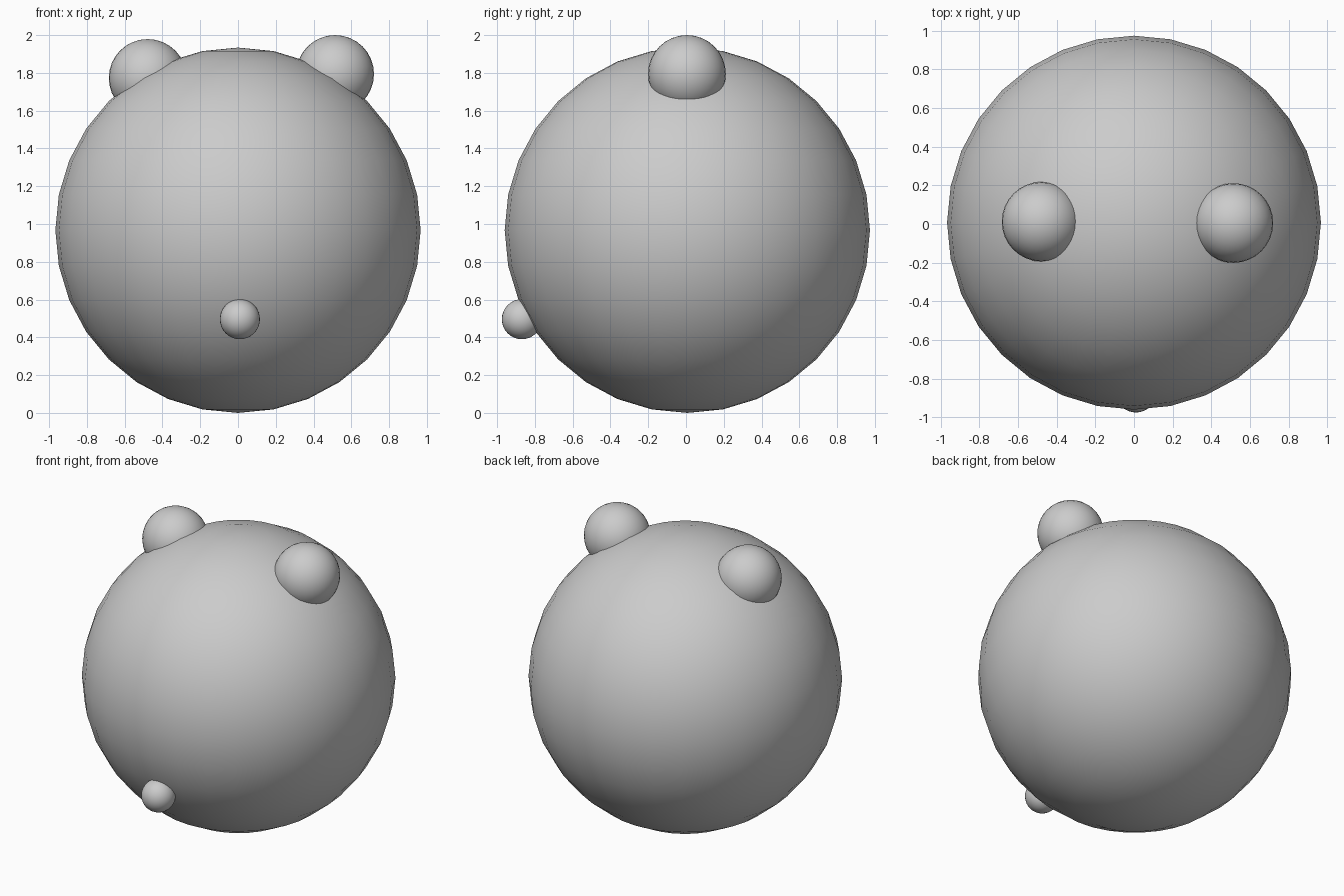
import bpy

if "Cube" in bpy.data.objects:
    bpy.data.objects.remove(bpy.data.objects["Cube"])


def ball(name, centre, radius):
    bpy.ops.mesh.primitive_uv_sphere_add(segments=32, ring_count=16,
                                         radius=radius, location=centre)
    obj = bpy.context.object
    obj.name = name
    bpy.ops.object.shade_smooth()
    return obj


# Large round body resting on the ground
ball("body", (0, 0.007, 0.967), 0.967)

# Two small ears sunk into the top, the left one slightly lower
ball("ear_left", (-0.478, 0.012, 1.773), 0.206)
ball("ear_right", (0.514, 0.005, 1.794), 0.206)

# Small ball low on the front
ball("front_knob", (0.01, -0.869, 0.496), 0.106)
